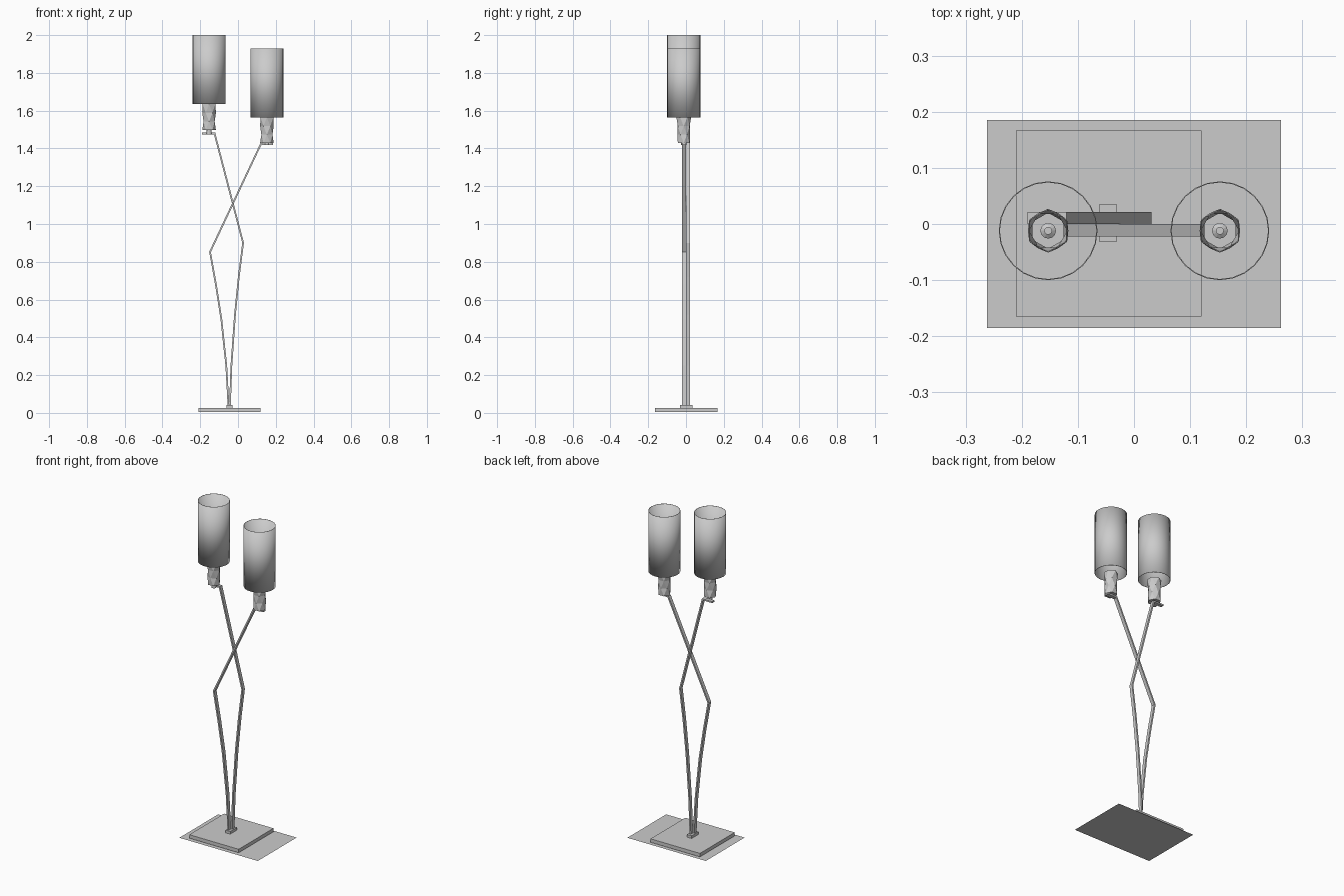
import bpy, bmesh, math
from mathutils import Vector

if "Cube" in bpy.data.objects:
    bpy.data.objects.remove(bpy.data.objects["Cube"])


def make(name, bm):
    bmesh.ops.recalc_face_normals(bm, faces=bm.faces)
    me = bpy.data.meshes.new(name)
    bm.to_mesh(me)
    bm.free()
    ob = bpy.data.objects.new(name, me)
    bpy.context.collection.objects.link(ob)
    return ob


def box(name, lo, hi):
    bm = bmesh.new()
    bmesh.ops.create_cube(bm, size=1)
    for v in bm.verts:
        v.co = [(a + b) / 2 + c * (b - a) for a, b, c in zip(lo, hi, v.co)]
    return make(name, bm)


def loft(name, rings, cx, cy, sides, cap=False):
    """Rings of (radius, z, turn in degrees) joined by quads or triangles."""
    bm = bmesh.new()
    loops = [[bm.verts.new((cx + r * math.cos(2 * math.pi * i / sides + math.radians(t)),
                            cy + r * math.sin(2 * math.pi * i / sides + math.radians(t)), z))
              for i in range(sides)] for r, z, t in rings]
    for k in range(len(loops) - 1):
        a, b = loops[k], loops[k + 1]
        twist = rings[k + 1][2] - rings[k][2]
        for i in range(sides):
            j = (i + 1) % sides
            if twist > 0:
                bm.faces.new((a[i], a[j], b[i]))
                bm.faces.new((a[j], b[j], b[i]))
            elif twist < 0:
                bm.faces.new((a[i], b[j], b[i]))
                bm.faces.new((a[i], a[j], b[j]))
            else:
                bm.faces.new((a[i], a[j], b[j], b[i]))
    if cap:
        bm.faces.new(loops[0])
        bm.faces.new(loops[-1])
    return make(name, bm)


def bar(name, pts, y0, y1, thick):
    """Flat strip following an x-z path with mitred corners."""
    p = [Vector(q) for q in pts]
    bm = bmesh.new()
    rings = []
    for i, q in enumerate(p):
        d0 = (q - p[i - 1]).normalized() if i else (p[1] - q).normalized()
        d1 = (p[i + 1] - q).normalized() if i < len(p) - 1 else d0
        t = (d0 + d1).normalized()
        n = Vector((-t.y, t.x)) * thick / 2 / max(t.dot(d0), 0.5)
        a, b = q + n, q - n
        rings.append([bm.verts.new(c) for c in ((a.x, y0, a.y), (b.x, y0, b.y),
                                                (b.x, y1, b.y), (a.x, y1, a.y))])
    for r, s in zip(rings, rings[1:]):
        for i in range(4):
            j = (i + 1) % 4
            bm.faces.new((r[i], r[j], s[j], s[i]))
    bm.faces.new(rings[0])
    bm.faces.new(rings[-1])
    return make(name, bm)


# Floor sheet, base plate and collar
bm = bmesh.new()
bmesh.ops.create_grid(bm, x_segments=1, y_segments=1, size=1)
for v in bm.verts:
    v.co = (v.co.x * 0.262, v.co.y * 0.185, 0)
make("floor_sheet", bm)
box("base_plate", (-0.21, -0.165, 0.004), (0.12, 0.167, 0.025))
box("base_collar", (-0.062, -0.031, 0.025), (-0.03, 0.035, 0.041))

# Two crossing bent arms
bar("front_arm", [(-0.05, 0.03), (-0.062, 0.25), (-0.088, 0.495), (-0.117, 0.68), (-0.148, 0.852),
                  (0.121, 1.423), (0.185, 1.423)], -0.022, 0, 0.009)
bar("back_arm", [(-0.043, 0.03), (-0.035, 0.25), (-0.016, 0.52), (0.004, 0.72), (0.027, 0.9),
                 (-0.124, 1.479), (-0.19, 1.479)], 0, 0.021, 0.009)

# Lamp heads: neck, faceted holder, bulb post and open shade
CY = -0.012
for side, cx, z, neck in (("left", -0.153, 1.498, 1.475), ("right", 0.153, 1.428, 1.419)):
    loft(side + "_neck", [(0.014, neck, 0), (0.014, z + 0.004, 0)], cx, CY, 12, True)
    loft(side + "_holder_floor", [(0.034, z, 0), (0.034, z + 0.004, 0)], cx, CY, 6, True)
    holder = loft(side + "_holder", [(0.036, z, 0), (0.034, z + 0.045, 30),
                                     (0.036, z + 0.09, 0), (0.039, z + 0.137, 30)], cx, CY, 6)
    post = loft(side + "_bulb_post", [(0.014, z + 0.004, 0), (0.014, z + 0.1, 0),
                                      (0.007, z + 0.105, 0), (0.007, z + 0.13, 0)], cx, CY, 12, True)
    shade = loft(side + "_shade", [(0.088, z + 0.137, 0), (0.088, z + 0.502, 0)], cx, CY, 24)
    for ob in (holder, shade):
        m = ob.modifiers.new("wall", 'SOLIDIFY')
        m.thickness = 0.002
    for p in shade.data.polygons:
        p.use_smooth = True
    shade.data.set_sharp_from_angle(angle=math.radians(30))
